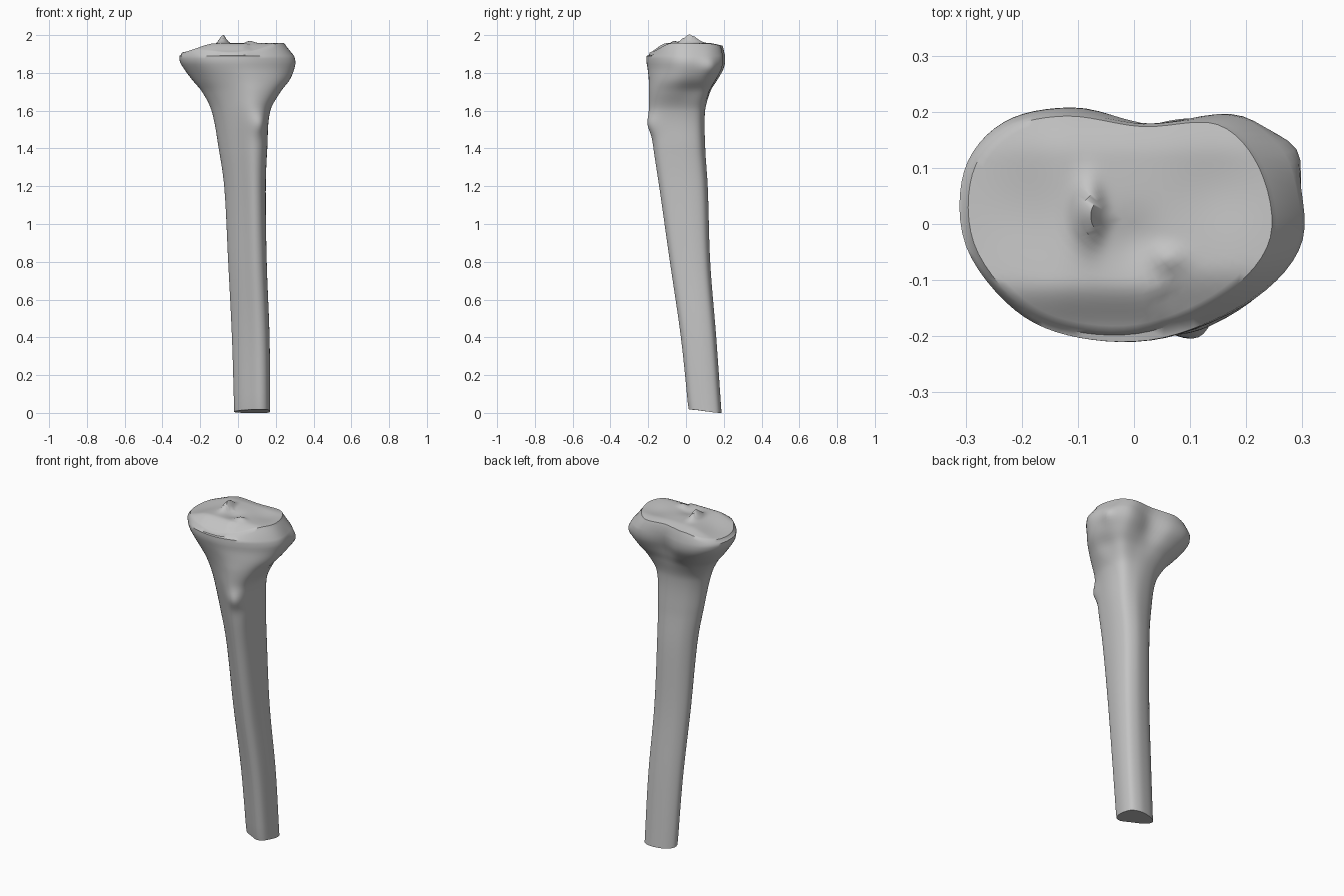
import bpy, bmesh, math
from mathutils import Vector

if "Cube" in bpy.data.objects:
    bpy.data.objects.remove(bpy.data.objects["Cube"])

N = 72        # points around the bone
# Height, x min, x max, y min, y max, blend from shaft outline (0) to head outline (1)
LEVELS = [
    (0.00, -0.020, 0.170, 0.015, 0.188, 0),
    (0.40, -0.032, 0.167, -0.027, 0.160, 0),
    (0.80, -0.052, 0.152, -0.085, 0.128, 0),
    (1.20, -0.073, 0.147, -0.142, 0.115, 0),
    (1.40, -0.102, 0.155, -0.172, 0.102, 0),
    (1.60, -0.140, 0.172, -0.196, 0.103, 0.2),
    (1.70, -0.190, 0.230, -0.200, 0.135, 0.5),
    (1.76, -0.240, 0.275, -0.200, 0.170, 0.75),
    (1.82, -0.285, 0.298, -0.204, 0.200, 0.95),
    (1.86, -0.308, 0.304, -0.210, 0.208, 1),
    (1.89, -0.311, 0.297, -0.210, 0.207, 1),
]
# Outlines in a unit box, counter-clockwise from the right side
SHAFT = [(.97, -.25), (1, .35), (.85, .8), (.4, 1), (-.1, .97), (-.6, .8),
         (-.95, .45), (-.95, .05), (-.65, -.35), (-.15, -.7), (.4, -1), (.8, -.82)]
HEAD = [(1, -.15), (.93, .5), (.65, .92), (.15, .9), (-.35, 1), (-.75, .87),
        (-.98, .45), (-.97, -.2), (-.68, -.76), (-.3, -1), (.2, -1), (.72, -.66)]


def spline(a, b, c, d, t):
    return 0.5 * (2*b + (c-a)*t + (2*a-5*b+4*c-d)*t*t + (3*b-a-3*c+d)*t**3)


def outline(points):
    """Smooth closed outline, rescaled to fill the unit box."""
    out, n = [], len(points)
    for k in range(N):
        i, t = divmod(k * n / N, 1)
        p = [points[(int(i) + j) % n] for j in (-1, 0, 1, 2)]
        out.append(Vector([spline(*(q[a] for q in p), t) for a in (0, 1)]))
    for a in (0, 1):
        lo, hi = min(p[a] for p in out), max(p[a] for p in out)
        for p in out:
            p[a] = 2 * (p[a] - lo) / (hi - lo) - 1
    return out


def level_at(z):
    """Cubic interpolation of the size table."""
    i = max(j for j in range(len(LEVELS) - 1) if LEVELS[j][0] <= z)
    a, b = LEVELS[i], LEVELS[i + 1]
    p, q = LEVELS[max(i - 1, 0)], LEVELS[min(i + 2, len(LEVELS) - 1)]
    h = b[0] - a[0]
    t = (z - a[0]) / h
    res = []
    for c in range(1, 6):
        m0 = (b[c] - p[c]) / (b[0] - p[0]) * h
        m1 = (q[c] - a[c]) / (q[0] - a[0]) * h
        res.append((2*t**3-3*t*t+1)*a[c] + (t**3-2*t*t+t)*m0
                   + (3*t*t-2*t**3)*b[c] + (t**3-t*t)*m1)
    return res


def hill(p, centre, size):
    return math.exp(-sum(((a - b) / s) ** 2 for a, b, s in zip(p, centre, size)))


def ramp(x, lo, hi):
    t = min(max((x - lo) / (hi - lo), 0), 1)
    return t * t * (3 - 2 * t)


def plateau(x, y):
    """Height of the joint surface."""
    z = 1.958 - 0.05 * ramp(-x, 0.12, 0.32)
    z -= 0.055 * ramp(-y, 0.07 if x > 0.05 else 0.10, 0.21)
    z -= 0.015 * ramp(y, 0.12, 0.21)
    z -= 0.012 * hill((x, y), (-0.19, 0.02), (0.08, 0.10))
    z -= 0.010 * hill((x, y), (0.15, 0.06), (0.08, 0.08))
    z -= 0.012 * hill((x, y), (0.0, -0.03), (0.05, 0.05))
    z += 0.048 * hill((x, y), (-0.08, 0.02), (0.022, 0.05))
    z += 0.014 * hill((x, y), (0.06, -0.06), (0.03, 0.02))
    return z


shaft, head = outline(SHAFT), outline(HEAD)
bm = bmesh.new()


def ring(z):
    x0, x1, y0, y1, blend = level_at(z)
    verts = []
    for s, h in zip(shaft, head):
        u = s.lerp(h, blend)
        x = (x0 + x1) / 2 + u.x * (x1 - x0) / 2
        y = (y0 + y1) / 2 + u.y * (y1 - y0) / 2
        p = (x, y, z)
        # Front tuberosity, side facet and hollows under the head
        bump = hill(p, (0.115, -0.20, 1.53), (0.05, 0.06, 0.055))
        facet = hill(p, (0.27, 0.12, 1.83), (0.06, 0.045, 0.05))
        hollow = hill(p, (0.20, 0.03, 1.72), (0.08, 0.06, 0.06))
        dip = hill(p, (0.02, 0.18, 1.80), (0.07, 0.08, 0.10))
        x += 0.012 * bump + 0.022 * facet - 0.015 * hollow
        y += -0.024 * bump + 0.012 * facet - 0.02 * dip
        lift = 0.018 * ramp(-u.y, -1, 1) * (1 - ramp(z, 0, 0.05))  # slanted cut end
        verts.append(bm.verts.new((x, y, z + lift)))
    return verts


def bridge(a, b):
    for i in range(N):
        j = (i + 1) % N
        bm.faces.new((a[i], a[j], b[j], b[i]))


# Shaft and flared head
heights = [0.05 + 1.3 * i / 22 for i in range(22)] + [1.35 + 0.54 * i / 36 for i in range(37)]
rings = [ring(0)] + [ring(z) for z in heights]
for a, b in zip(rings, rings[1:]):
    bridge(a, b)
bm.faces.new(rings[0][::-1])

# Joint surface: concentric rings from the rim to the middle
cx, cy, last = -0.02, 0.01, rings[-1]
for f in [1.0, 0.97] + [0.92 - 0.06 * i for i in range(15)]:
    verts = []
    for u in head:
        x, y = -0.025 + u.x * 0.279, u.y * 0.198
        x, y = cx + (x - cx) * f, cy + (y - cy) * f
        z = plateau(x, y) - (0.014 if f == 1.0 else 0)
        verts.append(bm.verts.new((x, y, max(z, 1.892))))
    bridge(last, verts)
    last = verts
centre = bm.verts.new((cx, cy, plateau(cx, cy)))
for i in range(N):
    bm.faces.new((last[i], last[(i + 1) % N], centre))

bmesh.ops.recalc_face_normals(bm, faces=bm.faces)
mesh = bpy.data.meshes.new("leg_bone")
bm.to_mesh(mesh)
bm.free()
bone = bpy.data.objects.new("leg_bone", mesh)
bpy.context.collection.objects.link(bone)

# Plain grey bone
grey = bpy.data.materials.new("bone_grey")
grey.diffuse_color = (0.55, 0.55, 0.55, 1)
grey.use_nodes = True
grey.node_tree.nodes["Principled BSDF"].inputs["Base Color"].default_value = grey.diffuse_color
mesh.materials.append(grey)

bpy.context.view_layer.objects.active = bone
bone.select_set(True)
bpy.ops.object.shade_smooth_by_angle(angle=math.radians(50))
